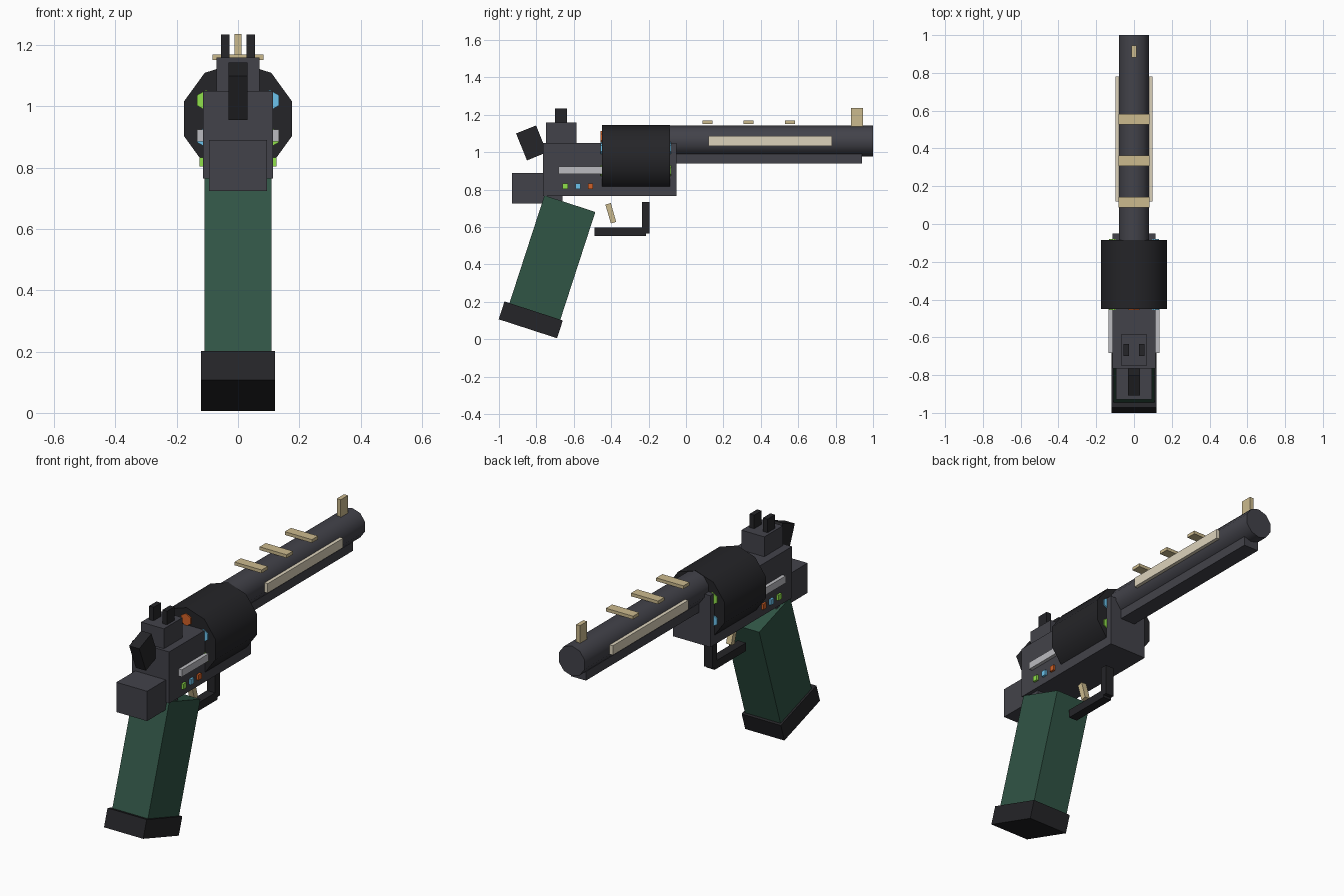
import bpy
import math

if "Cube" in bpy.data.objects:
    bpy.data.objects.remove(bpy.data.objects["Cube"])


def material(name, r, g, b):
    m = bpy.data.materials.new(name)
    m.diffuse_color = (r, g, b, 1)
    m.use_nodes = True
    m.node_tree.nodes["Principled BSDF"].inputs["Base Color"].default_value = m.diffuse_color
    return m


STEEL = material("steel", 0.055, 0.055, 0.068)
BLACK = material("black", 0.018, 0.018, 0.021)
GREEN = material("grip_green", 0.03, 0.09, 0.06)
BRASS = material("brass", 0.6, 0.49, 0.27)
IVORY = material("ivory", 0.72, 0.65, 0.5)
SILVER = material("silver", 0.5, 0.5, 0.53)
ORANGE = material("orange", 0.65, 0.12, 0.02)
BLUE = material("blue", 0.15, 0.55, 0.85)
LIME = material("lime", 0.28, 0.75, 0.07)


def box(name, x, y, z, mat, tilt=0):
    """Box from (min, max) ranges, tilted about the x axis through its centre."""
    ranges = (x, y, z)
    bpy.ops.mesh.primitive_cube_add(size=1, location=[(a + b) / 2 for a, b in ranges])
    ob = bpy.context.object
    ob.name = name
    ob.scale = [b - a for a, b in ranges]
    ob.rotation_euler.x = math.radians(tilt)
    ob.data.materials.append(mat)
    return ob


def tilted(name, half_x, cy, cz, w, h, tilt, mat):
    return box(name, (-half_x, half_x), (cy - w / 2, cy + w / 2),
               (cz - h / 2, cz + h / 2), mat, tilt)


def rod(name, r, y0, y1, x, z, sides, mat, smooth=True):
    """Cylinder along y with one vertex pointing straight up."""
    bpy.ops.mesh.primitive_cylinder_add(vertices=sides, radius=r, depth=y1 - y0,
                                        location=(x, (y0 + y1) / 2, z),
                                        rotation=(-math.pi / 2, 0, 0))
    ob = bpy.context.object
    # first vertex lies on local +y, which maps to -z; flip so it points up
    ob.rotation_euler.x = math.pi / 2
    ob.name = name
    ob.data.materials.append(mat)
    if smooth:
        bpy.ops.object.shade_smooth_by_angle(angle=math.radians(40))
    return ob


# Frame and rear block
box("frame", (-0.114, 0.114), (-0.765, -0.05), (0.765, 1.05), STEEL)
box("rear_block", (-0.094, 0.094), (-0.93, -0.66), (0.725, 0.89), STEEL)

# Barrel, under-barrel lug and drum
rod("barrel", 0.083, -0.1, 1.0, 0, 1.06, 10, STEEL)
box("barrel_lug", (-0.045, 0.045), (-0.06, 0.94), (0.94, 1.02), STEEL)
rod("drum", 0.185, -0.45, -0.085, 0, 0.96, 10, BLACK)

# Coloured chambers around the drum
for i in range(6):
    a = math.radians(90 - 60 * i)
    rod(f"chamber_{i + 1}", 0.034, -0.456, -0.079, 0.12 * 0.866 * math.cos(a) / 0.866,
        0.96 + 0.12 * math.sin(a), 6, (ORANGE, BLUE, LIME)[i % 3], smooth=False)

# Barrel ribs and front sight
for i in range(3):
    y = 0.115 + 0.22 * i
    box(f"barrel_rib_{i + 1}", (-0.083, 0.083), (y - 0.027, y + 0.027), (1.152, 1.17), BRASS)
box("front_sight", (-0.012, 0.012), (0.882, 0.945), (1.13, 1.237), BRASS)

# Rear sight and hammer
box("rear_sight_base", (-0.07, 0.07), (-0.748, -0.585), (1.04, 1.16), STEEL)
tilted("hammer", 0.031, -0.826, 1.05, 0.115, 0.155, 22, BLACK)

# Parts repeated on both sides
for side, s in (("left", -1), ("right", 1)):
    def span(a, b):
        return tuple(sorted((s * a, s * b)))
    box(f"rear_sight_post_{side}", span(0.027, 0.055), (-0.7, -0.635), (1.15, 1.235), BLACK)
    box(f"barrel_rail_{side}", span(0.07, 0.098), (0.12, 0.78), (1.034, 1.086), IVORY)
    box(f"frame_strip_{side}", span(0.105, 0.134), (-0.682, -0.42), (0.885, 0.925), SILVER)
    for y, mat, n in ((-0.645, LIME, 1), (-0.578, BLUE, 2), (-0.511, ORANGE, 3)):
        box(f"light_{side}_{n}", span(0.105, 0.126), (y - 0.014, y + 0.014),
            (0.804, 0.834), mat)

# Grip and butt cap
tilted("grip", 0.109, -0.715, 0.435, 0.286, 0.61, -18, GREEN)
tilted("butt_cap", 0.12, -0.83, 0.104, 0.328, 0.1, -18, BLACK)

# Trigger and guard
tilted("trigger", 0.016, -0.402, 0.674, 0.03, 0.105, 16, BRASS)
box("guard_bottom", (-0.025, 0.025), (-0.49, -0.215), (0.553, 0.598), BLACK)
box("guard_front", (-0.025, 0.025), (-0.236, -0.195), (0.567, 0.735), BLACK)
